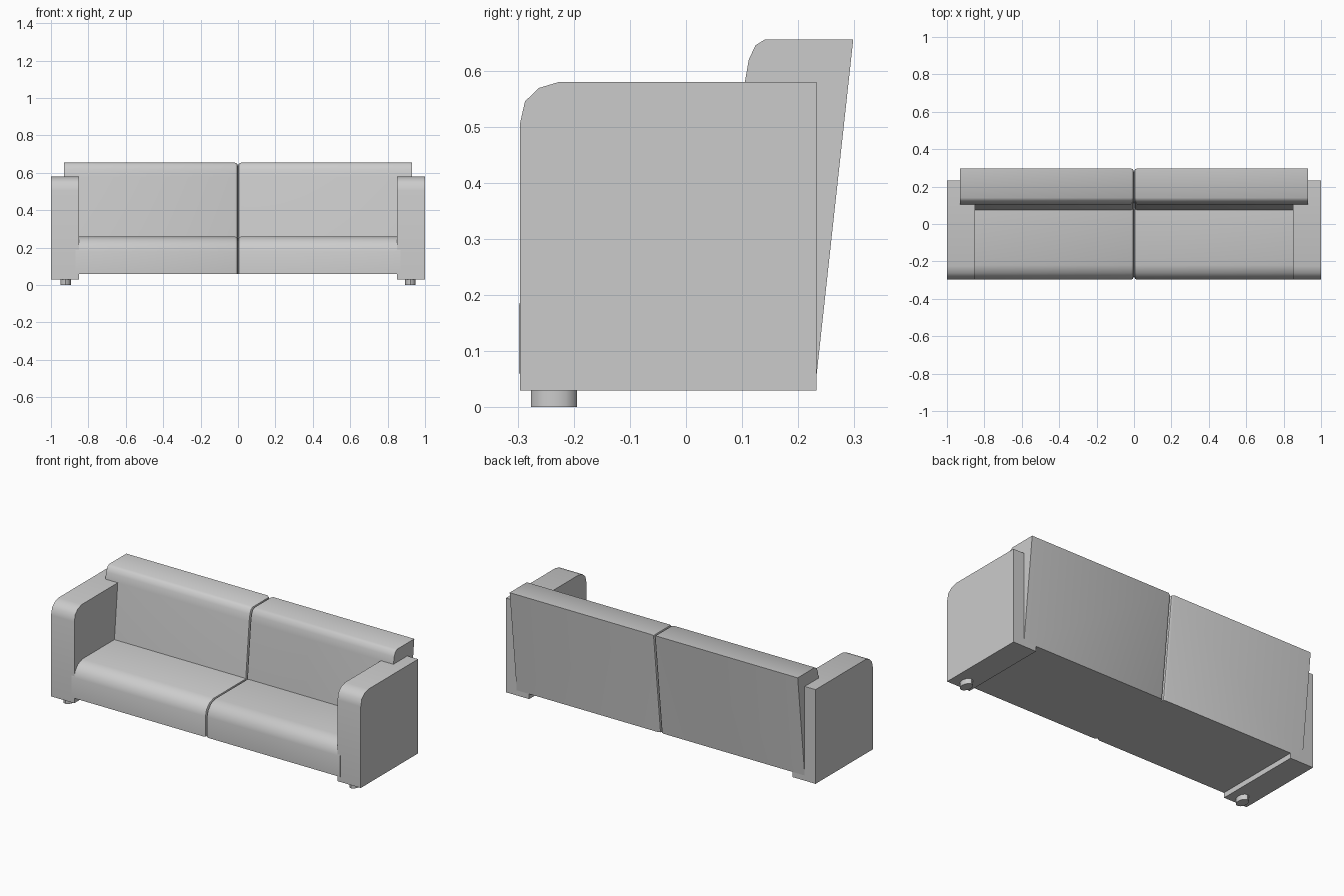
import bpy, bmesh, math

if "Cube" in bpy.data.objects:
    bpy.data.objects.remove(bpy.data.objects["Cube"])


def finish(obj):
    """Mirror across x and smooth the soft curves."""
    mod = obj.modifiers.new("Mirror", 'MIRROR')
    mod.use_mirror_merge = False
    bpy.ops.object.select_all(action='DESELECT')
    obj.select_set(True)
    bpy.context.view_layer.objects.active = obj
    bpy.ops.object.shade_smooth_by_angle(angle=math.radians(40))


def extrude_profile(name, profile, x0, x1, seam=0.0):
    """Extrude a (y, z) profile along x; optionally round its rim at x0."""
    bm = bmesh.new()
    face = bm.faces.new([bm.verts.new((x0, y, z)) for y, z in profile])
    new = bmesh.ops.extrude_face_region(bm, geom=[face])["geom"]
    bmesh.ops.translate(bm, vec=(x1 - x0, 0, 0),
                        verts=[g for g in new if isinstance(g, bmesh.types.BMVert)])
    if not any(all(abs(v.co.x - x0) < 1e-6 for v in f.verts) for f in bm.faces):
        bm.faces.new([v for v in bm.verts if abs(v.co.x - x0) < 1e-6])
    bmesh.ops.recalc_face_normals(bm, faces=bm.faces)
    if seam:
        zmin = min(z for _, z in profile)
        rim = [e for e in bm.edges
               if all(abs(v.co.x - x0) < 1e-6 for v in e.verts)
               and max(v.co.z for v in e.verts) > zmin + 0.03]
        bmesh.ops.bevel(bm, geom=rim, offset=seam, segments=2, profile=0.5,
                        affect='EDGES', clamp_overlap=True)
    mesh = bpy.data.meshes.new(name)
    bm.to_mesh(mesh)
    bm.free()
    obj = bpy.data.objects.new(name, mesh)
    bpy.context.collection.objects.link(obj)
    finish(obj)
    return obj


# Arms: slabs with a rounded top front corner
extrude_profile("arm", [
    (-0.296, 0.03), (-0.296, 0.505), (-0.287, 0.545), (-0.262, 0.569),
    (-0.225, 0.58), (0.233, 0.58), (0.233, 0.03)], 0.85, 1.0)

# Seat cushions: rounded front, soft seam in the middle
extrude_profile("seat_cushion", [
    (-0.298, 0.06), (-0.298, 0.18), (-0.288, 0.215), (-0.262, 0.245),
    (-0.22, 0.26), (0.10, 0.26), (0.10, 0.06)], 0.0, 0.868, seam=0.018)

# Back cushions: leaning, rounded top front edge
extrude_profile("back_cushion", [
    (0.055, 0.06), (0.105, 0.58), (0.112, 0.62), (0.124, 0.645),
    (0.14, 0.655), (0.298, 0.655), (0.233, 0.06)], 0.0, 0.93, seam=0.018)

# Front feet: low oval discs
bpy.ops.mesh.primitive_cylinder_add(vertices=12, radius=1, depth=1,
                                    location=(0, 0, 0))
foot = bpy.context.object
foot.name = "front_foot"
for v in foot.data.vertices:
    v.co = (0.922 + v.co.x * 0.028, -0.235 + v.co.y * 0.041, 0.016 + v.co.z * 0.032)
finish(foot)
